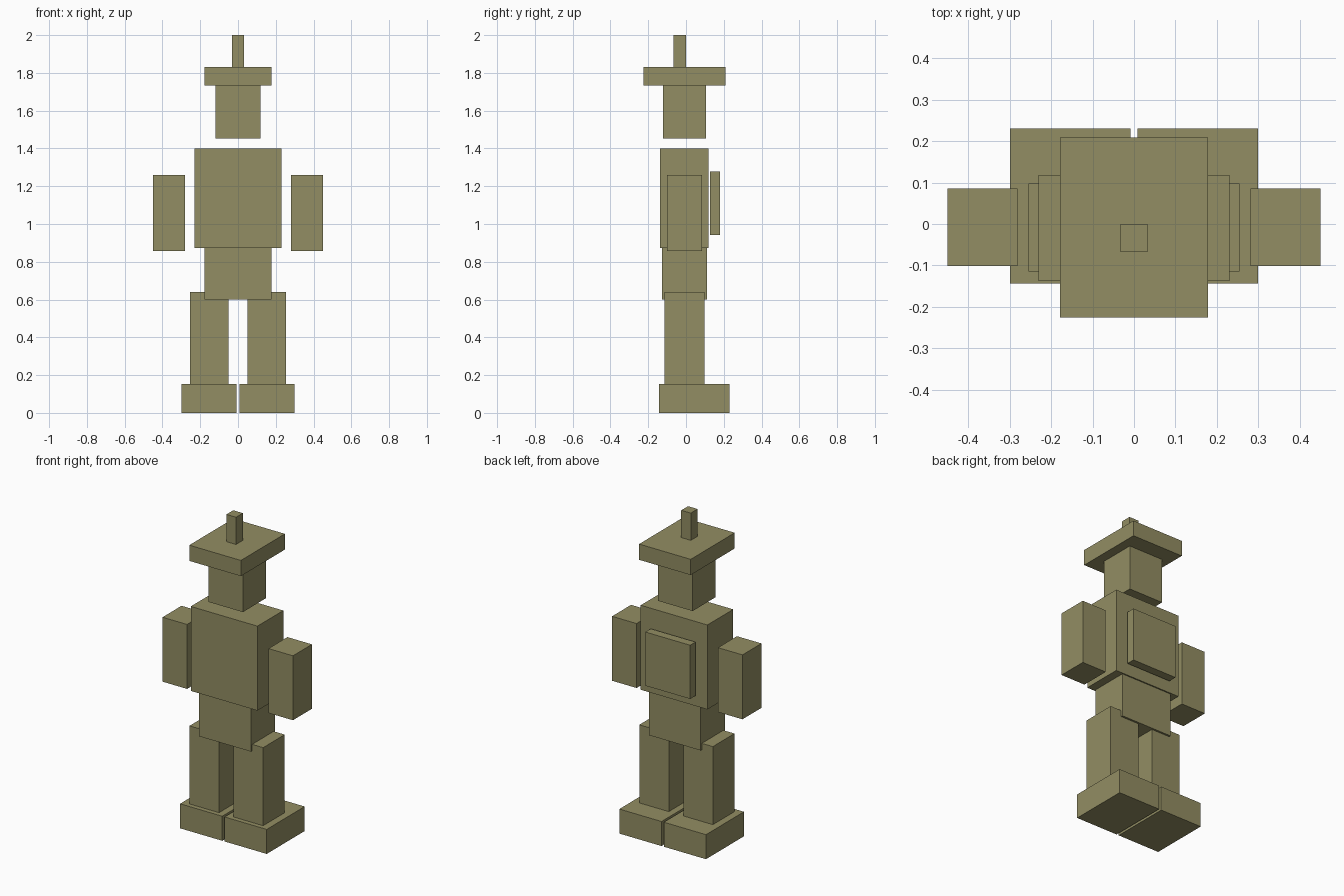
import bpy
import bmesh
from mathutils import Matrix, Vector

default = bpy.data.objects.get("Cube")
if default:
    bpy.data.objects.remove(default, do_unlink=True)

# One flat olive colour for everything
OLIVE = (0.29, 0.27, 0.125, 1.0)
olive = bpy.data.materials.new("olive")
olive.use_nodes = True
olive.diffuse_color = OLIVE
shader = next(n for n in olive.node_tree.nodes if n.type == "BSDF_PRINCIPLED")
shader.inputs["Base Color"].default_value = OLIVE
shader.inputs["Roughness"].default_value = 0.8


def block(name, x, y, z):
    """Flat-sided box given its (low, high) range on each axis."""
    low, high = Vector((x[0], y[0], z[0])), Vector((x[1], y[1], z[1]))
    bm = bmesh.new()
    bmesh.ops.create_cube(bm, size=1, matrix=Matrix.Diagonal((*(high - low), 1)))
    mesh = bpy.data.meshes.new(name)
    bm.to_mesh(mesh)
    bm.free()
    mesh.materials.append(olive)
    obj = bpy.data.objects.new(name, mesh)
    obj.location = (low + high) / 2
    bpy.context.collection.objects.link(obj)


def centred(name, half_width, y, z):
    block(name, (-half_width, half_width), y, z)


def pair(name, x, y, z):
    """The same block on the left (+x) and right (-x)."""
    block("left_" + name, x, y, z)
    block("right_" + name, (-x[1], -x[0]), y, z)


# Head, hat and hat spike
centred("hat_spike", 0.033, (-0.067, 0), (1.83, 2))
centred("hat_brim", 0.178, (-0.226, 0.208), (1.732, 1.83))
centred("head", 0.119, (-0.122, 0.105), (1.452, 1.732))

# Body and backpack
centred("torso", 0.23, (-0.137, 0.118), (0.873, 1.4))
centred("backpack", 0.155, (0.127, 0.18), (0.942, 1.277))
centred("hips", 0.178, (-0.128, 0.11), (0.6, 0.873))

# Limbs
pair("arm", (0.281, 0.45), (-0.101, 0.086), (0.858, 1.26))
pair("leg", (0.05, 0.254), (-0.115, 0.098), (0.153, 0.64))
pair("boot", (0.008, 0.299), (-0.144, 0.23), (0, 0.153))
